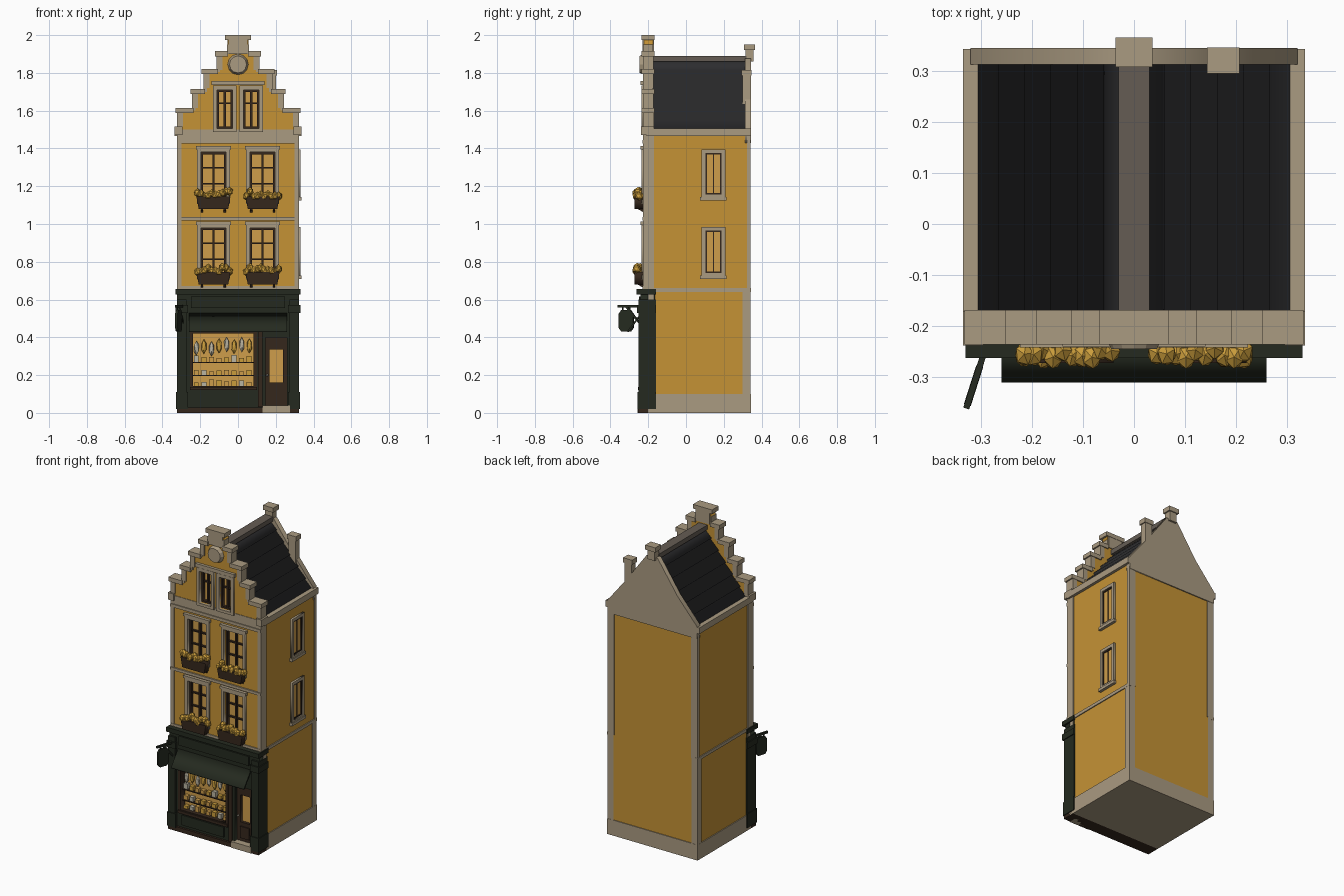
import bpy, bmesh, math, random
from mathutils import Matrix, Vector

if "Cube" in bpy.data.objects:
    bpy.data.objects.remove(bpy.data.objects["Cube"])
random.seed(4)

def mat(name, r, g, b):
    m = bpy.data.materials.new(name)
    m.diffuse_color = (r, g, b, 1)
    m.use_nodes = True
    m.node_tree.nodes["Principled BSDF"].inputs["Base Color"].default_value = m.diffuse_color
    return m

OCHRE = mat("ochre_plaster", .56, .29, .036)
STONE = mat("cream_stone", .40, .325, .22)
GREEN = mat("dark_green_paint", .018, .023, .014)
SLATE = mat("slate", .026, .026, .028)
BROWN = mat("dark_brown_wood", .035, .02, .012)
RIDGE = mat("ridge_grey", .13, .108, .088)
GLOW = mat("warm_glass", .62, .34, .07)
FLOWER = mat("yellow_flowers", .60, .34, .045)
PALE = mat("pale_goods", .50, .46, .36)

def finish(name, bm, material):
    bmesh.ops.recalc_face_normals(bm, faces=bm.faces)
    me = bpy.data.meshes.new(name)
    bm.to_mesh(me)
    bm.free()
    me.materials.append(material)
    ob = bpy.data.objects.new(name, me)
    bpy.context.collection.objects.link(ob)
    return ob

def box(name, x, y, z, material):
    bm = bmesh.new()
    s = [b - a for a, b in (x, y, z)]
    c = [(a + b) / 2 for a, b in (x, y, z)]
    bmesh.ops.create_cube(bm, size=1, matrix=Matrix.Translation(c) @ Matrix.Diagonal((*s, 1)))
    return finish(name, bm, material)

def pair(name, x, y, z, material):
    """The same box on both sides of x = 0."""
    box(name + "_right", x, y, z, material)
    box(name + "_left", (-x[1], -x[0]), y, z, material)

def plate(name, loops, a, b, material, axis='y'):
    """Extrude an outline with holes along y (outline in xz) or x (outline in yz)."""
    cu = bpy.data.curves.new(name, 'CURVE')
    cu.dimensions, cu.fill_mode, cu.extrude = '2D', 'BOTH', (b - a) / 2
    for pts in loops:
        sp = cu.splines.new('POLY')
        sp.points.add(len(pts) - 1)
        for p, q in zip(sp.points, pts):
            p.co = (q[0], q[1], 0, 1)
        sp.use_cyclic_u = True
    tmp = bpy.data.objects.new(name + "_outline", cu)
    bpy.context.collection.objects.link(tmp)
    me = bpy.data.meshes.new_from_object(tmp.evaluated_get(bpy.context.evaluated_depsgraph_get()))
    bm = bmesh.new()
    bm.from_mesh(me)
    bpy.data.objects.remove(tmp)
    m = (a + b) / 2
    for v in bm.verts:
        u, w, d = v.co
        v.co = (u, d + m, w) if axis == 'y' else (d + m, u, w)
    bmesh.ops.remove_doubles(bm, verts=bm.verts, dist=1e-5)
    return finish(name, bm, material)

def rect(x0, x1, z0, z1):
    return [(x0, z0), (x1, z0), (x1, z1), (x0, z1)]

def blobs(name, items, material):
    """Low-poly lumps, items = (centre, radii)."""
    bm = bmesh.new()
    for c, r in items:
        bmesh.ops.create_icosphere(bm, subdivisions=1, radius=1, matrix=Matrix.Translation(c)
            @ Matrix.Diagonal((*r, 1)) @ Matrix.Rotation(random.random() * 6, 4, 'Z'))
    return finish(name, bm, material)

# Main block, plinth and side trim
box("house_body", (-.317, .317), (-.18, .338), (.02, 1.5), OCHRE)
box("plinth", (-.323, .323), (-.2, .343), (0, .1), STONE)
pair("side_belt", (.30, .323), (-.23, .343), (.64, .66), STONE)
pair("eave_cornice", (.29, .335), (-.21, .343), (1.465, 1.505), STONE)
pair("front_corner_strip", (.30, .322), (-.2, -.17), (.1, 1.48), STONE)
pair("lower_rear_strip", (.28, .322), (.30, .342), (.1, .65), STONE)
pair("upper_rear_strip", (.275, .322), (.322, .342), (.65, 1.48), STONE)

# Stepped roof slopes in slate courses
n = 6
right = []
for i in range(n):
    for t, lift in ((i / n, .012), ((i + 1) / n, .001)):
        right.append((.31 * (1 - t) + lift * .7, 1.485 + .385 * t + lift * .6))
plate("slate_roof", [right + [(-x, z) for x, z in reversed(right)]], -.19, .315, SLATE)
box("roof_ridge", (-.03, .03), (-.19, .32), (1.86, 1.89), RIDGE)

# Rear gable, finial and small chimney
plate("rear_gable", [[(-.32, 1.43), (.32, 1.43), (.32, 1.51), (.18, 1.685), (.04, 1.875),
      (-.04, 1.875), (-.18, 1.67), (-.32, 1.51)]], .312, .345, STONE)
box("rear_finial", (-.026, .026), (.315, .358), (1.86, 1.925), STONE)
box("rear_finial_cap", (-.036, .036), (.308, .365), (1.92, 1.95), STONE)
box("rear_chimney", (.15, .2), (.3, .343), (1.62, 1.79), STONE)
box("rear_chimney_cap", (.143, .207), (.295, .346), (1.785, 1.815), STONE)

# Stepped front gable wall with window openings
steps = [(.32, 1.6), (.24, 1.7), (.18, 1.805), (.11, 1.9), (.056, 1.985)]
half = [(.32, .645)]
for i, (x, z) in enumerate(steps):
    half.append((x, z))
    if i < 4:
        half.append((steps[i + 1][0], z))
windows = [(s * .13, .067, z, z + .255) for z in (.725, 1.125) for s in (-1, 1)]
windows += [(s * .07, .042, 1.505, 1.71) for s in (-1, 1)]
holes = [rect(c - w, c + w, z0, z1) for c, w, z0, z1 in windows]
plate("front_wall", [half + [(-x, z) for x, z in reversed(half)]] + holes, -.222, -.175, OCHRE)
for i, (x, z) in enumerate(steps):
    inner = steps[i + 1][0] - .004 if i < 4 else 0
    pair(f"step_coping_{i}", (inner, x + .012), (-.236, -.168), (z - .012, z + .015), STONE)
    if i < 4:
        pair(f"step_facing_{i}", (x - .028, x + .003), (-.228, -.172), (z - .085, z - .012), STONE)
        pair(f"step_inner_facing_{i}", (inner - .012, inner + .006), (-.228, -.174), (z, z + .05), STONE)
box("top_block", (-.05, .05), (-.23, -.17), (1.9, 1.98), STONE)

# Facade belts, edge strips, corbels and medallion
for z0, z1, y in ((.655, .672, -.229), (1.018, 1.036, -.231), (1.425, 1.445, -.231), (1.44, 1.5, -.225)):
    box("facade_belt", (-.323, .323), (y, -.2), (z0, z1), STONE)
pair("facade_edge", (.298, .323), (-.227, -.17), (.66, 1.6), STONE)
pair("corbel", (.295, .335), (-.238, -.17), (1.47, 1.515), STONE)
bm = bmesh.new()
bmesh.ops.create_cone(bm, cap_ends=True, segments=12, radius1=.058, radius2=.045, depth=.03,
    matrix=Matrix.Translation((0, -.23, 1.845)) @ Matrix.Rotation(math.pi / 2, 4, 'X'))
finish("gable_medallion", bm, STONE)
box("gable_window_hood", (-.14, .14), (-.24, -.21), (1.735, 1.757), STONE)

# Front windows: glass, frame, glazing bars, flower box
for i, (c, w, z0, z1) in enumerate(windows):
    box(f"window_glass_{i}", (c - w, c + w), (-.192, -.183), (z0, z1), GLOW)
    plate(f"window_frame_{i}", [rect(c - w - .02, c + w + .02, z0 - .018, z1 + .022),
          rect(c - w, c + w, z0, z1)], -.236, -.2, STONE)
    plate(f"window_sash_{i}", [rect(c - w, c + w, z0, z1),
          rect(c - w + .011, c + w - .011, z0 + .011, z1 - .011)], -.212, -.19, BROWN)
    box(f"window_mullion_{i}", (c - .006, c + .006), (-.21, -.19), (z0, z1), BROWN)
    for f in ((.35, .68) if i < 4 else (.65,)):
        z = z0 + (z1 - z0) * f
        box(f"window_bar_{i}", (c - w, c + w), (-.206, -.19), (z - .004, z + .004), BROWN)
    if i > 3:
        continue
    box(f"window_lintel_{i}", (c - w - .026, c + w + .026), (-.242, -.21), (z1 + .015, z1 + .032), STONE)
    plate(f"flower_box_{i}", [[(c - .078, z0 - .045), (c + .078, z0 - .045), (c + .09, z0 + .02),
          (c - .09, z0 + .02)]], -.272, -.228, BROWN)
    for s in (-.06, .06):
        plate(f"box_bracket_{i}", [[(-.222, z0 - .065), (-.222, z0 - .04), (-.265, z0 - .04)]],
              c + s - .006, c + s + .006, BROWN, 'x')
    blobs(f"flowers_{i}", [((c - .085 + .17 * k / 9, -.25 + random.uniform(-.012, .008),
          z0 + .03 + random.uniform(-.012, .018)), (.02, .025, .024)) for k in range(10)], FLOWER)

# Side windows on the right wall
for z0, z1 in ((.74, .965), (1.155, 1.375)):
    box("side_glass", (.316, .32), (.1, .19), (z0, z1), GLOW)
    plate("side_frame", [rect(.082, .208, z0 - .02, z1 + .02), rect(.102, .188, z0, z1)], .31, .33, STONE, 'x')
    plate("side_sash", [rect(.102, .188, z0, z1), rect(.110, .180, z0 + .008, z1 - .008)], .315, .324, BROWN, 'x')
    box("side_bar", (.318, .323), (.142, .148), (z0, z1), BROWN)
    box("side_sill", (.31, .335), (.075, .215), (z0 - .03, z0 - .012), STONE)

# Shopfront with display and door openings
plate("shopfront", [rect(-.32, .32, .02, .64), rect(-.245, .09, .135, .425), rect(.145, .26, .03, .4)],
      -.24, -.165, GREEN)
pair("shop_pilaster", (.272, .324), (-.252, -.16), (.02, .6), GREEN)
pair("pilaster_base", (.266, .328), (-.257, -.158), (.02, .11), GREEN)
pair("pilaster_head", (.266, .33), (-.26, -.158), (.53, .57), GREEN)
box("shop_cornice", (-.33, .33), (-.262, -.158), (.628, .657), GREEN)
box("shop_fascia", (-.25, .25), (-.248, -.2), (.555, .615), GREEN)
box("shop_step", (-.323, .323), (-.254, -.17), (0, .028), BROWN)
box("door_step", (.13, .275), (-.258, -.2), (0, .04), STONE)
box("stall_panel", (-.23, .07), (-.247, -.23), (.045, .11), GREEN)
box("display_sill", (-.255, .1), (-.254, -.2), (.12, .138), BROWN)
plate("display_frame", [rect(-.255, .1, .125, .435), rect(-.238, .083, .142, .42)], -.246, -.2, BROWN)
box("door_post", (.105, .13), (-.248, -.23), (.03, .43), BROWN)
plate("awning", [[(-.235, .535), (-.31, .435), (-.31, .428), (-.303, .428), (-.235, .522)]], -.26, .26, GREEN, 'x')

# Display contents
box("display_back", (-.245, .09), (-.189, -.182), (.135, .425), GLOW)
for z in (.2, .27):
    box("display_shelf", (-.24, .085), (-.225, -.185), (z - .006, z), BROWN)
for k in range(8):
    x, m = -.22 + k * .04, (PALE, FLOWER)[k % 2]
    blobs("hanging_goods", [((x, -.21, .35 + random.uniform(-.015, .015)), (.015, .013, .04))], m)
    for z in (.142, .2, .27):
        h = random.uniform(.018, .036)
        box("shelf_goods", (x - .014, x + .012), (-.22, -.195), (z, z + h), random.choice((PALE, FLOWER, GLOW)))

# Door
plate("door", [rect(.145, .26, .03, .4), rect(.168, .237, .16, .335)], -.215, -.185, BROWN)
box("door_glass", (.165, .24), (-.196, -.183), (.155, .34), GLOW)
box("door_panel", (.17, .235), (-.222, -.21), (.06, .135), BROWN)
blobs("door_handle", [((.155, -.222, .2), (.007, .009, .007))], PALE)

# Hanging sign on an angled bracket
def turned(ob):
    ob.matrix_world = (Matrix.Translation((-.293, -.25, 0)) @ Matrix.Rotation(-.31, 4, 'Z'))
turned(box("sign_arm", (-.006, .006), (-.117, .03), (.557, .57), GREEN))
turned(plate("sign_brace", [[(.02, .45), (.02, .465), (-.06, .56), (-.075, .56)]], -.005, .005, GREEN, 'x'))
turned(plate("sign_board", [[(-.11, .45), (-.095, .43), (-.045, .43), (-.03, .45), (-.03, .525),
      (-.045, .545), (-.095, .545), (-.11, .525)]], -.007, .007, GREEN, 'x'))
for y in (-.09, -.05):
    turned(box("sign_hanger", (-.003, .003), (y - .003, y + .003), (.54, .56), GREEN))
